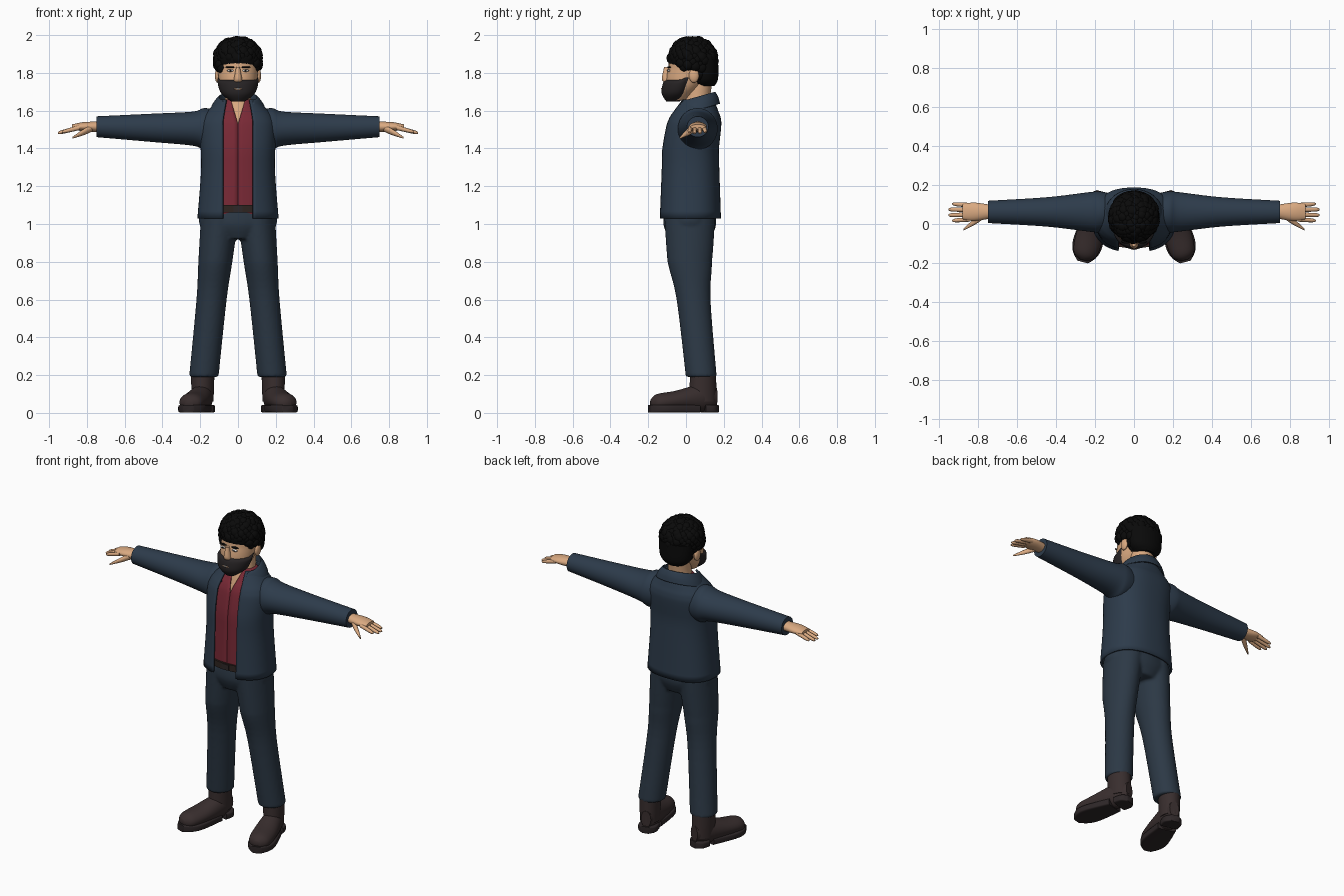
import bpy, bmesh, math, random
from mathutils import Matrix, Vector

if "Cube" in bpy.data.objects:
    bpy.data.objects.remove(bpy.data.objects["Cube"])
random.seed(4)
SIDES = (1, -1)


def material(name, red, green, blue):
    mat = bpy.data.materials.new(name)
    mat.use_nodes = True
    mat.diffuse_color = (red, green, blue, 1)
    shader = next(node for node in mat.node_tree.nodes if node.type == 'BSDF_PRINCIPLED')
    shader.inputs["Base Color"].default_value = (red, green, blue, 1)
    return mat


JACKET = material("navy jacket", .026, .044, .07)
TROUSERS = material("navy trousers", .025, .04, .06)
SHIRT = material("dark red shirt", .19, .022, .036)
SKIN = material("skin", .7, .4, .22)
HAIR = material("black hair", .003, .003, .003)
BEARD = material("charcoal beard", .02, .017, .018)
BOOT = material("brown boot", .04, .027, .027)
SOLE = material("dark sole", .027, .02, .021)
BELT = material("belt leather", .028, .018, .015)
WHITE = material("eye white", .75, .73, .7)


def value(rule, position):
    return rule(position) if callable(rule) else rule


def smooth_rings(rings, steps):
    """Catmull-Rom interpolation between cross-sections."""
    padded = [rings[0], *rings, rings[-1]]
    result = []
    for i in range(len(rings) - 1):
        for k in range(steps):
            t = k / steps
            result.append([b + t / 2 * (c - a + t * (2 * a - 5 * b + 4 * c - d + t * (3 * b - a - 3 * c + d)))
                           for a, b, c, d in zip(*padded[i:i + 4])])
    return result + [rings[-1]]


def loft(bm, rings, axis='z', u=0, v=0, gap=None, power=2, sides=40, steps=5, side=1, bend=None):
    """Skin rings of (position, half width, half depth) round a centre line u, v.
    A gap leaves the front open by that half width."""
    rows = []
    for position, wide, deep in smooth_rings(rings, steps):
        cu, cv = value(u, position), value(v, position)
        start = math.asin(min(1, (value(gap, position) / wide) ** (power / 2))) if gap else 0
        row = []
        for i in range(sides + 1 if gap else sides):
            angle = start + 2 * (math.pi - start) * i / sides
            sn, cs = math.sin(angle), math.cos(angle)
            a = cu + wide * math.copysign(abs(sn) ** (2 / power), sn)
            b = cv - deep * math.copysign(abs(cs) ** (2 / power), cs)
            co = Vector({'x': (position, a, b), 'y': (a, position, b), 'z': (a, b, position)}[axis])
            if bend:
                co = bend(co)
            row.append(bm.verts.new((co.x * side, co.y, co.z)))
        rows.append(row)
    for low, high in zip(rows, rows[1:]):
        for i in range(sides):
            j = (i + 1) % len(low)
            bm.faces.new((low[i], low[j], high[j], high[i]))
    if not gap:
        bm.faces.new(rows[0])
        bm.faces.new(rows[-1])


def ball(bm, centre, radii, segments=16):
    place = Matrix.Translation(centre) @ Matrix.Diagonal((*radii, 1))
    bmesh.ops.create_uvsphere(bm, u_segments=segments, v_segments=segments // 2, radius=1, matrix=place)


def finish(name, bm, mat, thickness=0):
    bmesh.ops.recalc_face_normals(bm, faces=bm.faces)
    mesh = bpy.data.meshes.new(name)
    bm.to_mesh(mesh)
    bm.free()
    mesh.materials.append(mat)
    obj = bpy.data.objects.new(name, mesh)
    bpy.context.scene.collection.objects.link(obj)
    bpy.ops.object.select_all(action='DESELECT')
    obj.select_set(True)
    bpy.context.view_layer.objects.active = obj
    bpy.ops.object.shade_smooth_by_angle(angle=math.radians(50))
    if thickness:
        obj.modifiers.new("thickness", 'SOLIDIFY').thickness = thickness
    return obj


def part(name, mat, rings, thickness=0, **options):
    bm = bmesh.new()
    loft(bm, rings, **options)
    return finish(name, bm, mat, thickness)


def balls(name, mat, centre, radii):
    bm = bmesh.new()
    x, y, z = centre
    for side in SIDES if x else (1,):
        ball(bm, (x * side, y, z), radii)
    finish(name, bm, mat)


def torso_y(z):
    """The spine leans back above the chest."""
    return .02 + .15 * max(0, z - 1.4)


# Trousers: hips and two legs fused into one surface
bm = bmesh.new()
loft(bm, [(.92, .12, .11), (1, .205, .14), (1.1, .19, .13)], v=torso_y)
for side in SIDES:
    loft(bm, [(.19, .078, .082), (.6, .08, .09), (.8, .09, .118), (1.04, .1, .135)], side=side,
         u=lambda z: .2 - z / 10, v=lambda z: .02 + max(0, .8 - z) / 10)
trousers = finish("trousers", bm, TROUSERS)
fuse = trousers.modifiers.new("fuse", 'REMESH')
fuse.mode, fuse.voxel_size, fuse.use_smooth_shade = 'VOXEL', .009, True
trousers.modifiers.new("soften", 'SMOOTH').iterations = 4

# Belt and buckle
part("belt", BELT, [(1.06, .188, .144), (1.1, .186, .144)], v=torso_y, power=2.4)
part("belt_buckle", SOLE, [(-.129, .024, .018), (-.122, .024, .018)], axis='y', v=1.08, power=8)

# Jacket body, open at the front
jacket_rings = [(1.03, .215, .165), (1.3, .195, .156), (1.5, .203, .15),
                (1.56, .19, .14), (1.6, .16, .12), (1.66, .1, .09)]
part("jacket_body", JACKET, jacket_rings, thickness=.012, v=torso_y, power=2.4, sides=64,
     gap=lambda z: .08 - max(0, z - 1.55) * .15)

# Shirt inside the jacket, with a narrow open neck over the skin
part("shirt", SHIRT, [(z, wide - .03, deep - .03) for z, wide, deep in jacket_rings], thickness=.005,
     v=torso_y, power=2.4, sides=64, gap=lambda z: max(.0005, .3 * (z - 1.53)))
part("neck", SKIN, [(1.45, .13, .1), (1.6, .085, .078), (1.66, .068, .068), (1.75, .066, .066)], v=torso_y)

# Folded collar, lower at the front
part("collar", JACKET, [(1.62, .1, .095), (1.69, .1, .1), (1.66, .13, .12), (1.62, .15, .13)],
     thickness=.008, v=.05, gap=lambda z: .08,
     bend=lambda co: co + Vector((0, 0, .28 * (co.y - .12))))

# Sleeves
bm = bmesh.new()
for side in SIDES:
    loft(bm, [(.12, .095, .1), (.18, .105, .11), (.24, .1, .09), (.45, .075, .075), (.75, .057, .055)],
         axis='x', u=.062, v=lambda x: 1.5 + x / 50, side=side)
finish("sleeves", bm, JACKET)

# Hands: palm, four spread fingers and a thumb
bm = bmesh.new()
for side in SIDES:
    loft(bm, [(.73, .034, .028), (.82, .047, .024), (.88, .038, .012)], axis='x', u=.063, v=1.515, side=side)
    for spread in (-1.5, -.5, .5, 1.5):
        tip = .955 - spread ** 2 / 100
        loft(bm, [(.84, .012, .013), (tip - .02, .01, .01), (tip, .004, .004)], axis='x', sides=12, side=side,
             u=lambda x: .06 + spread * (.024 + (x - .84) / 20), v=lambda x: 1.51 - (x - .84) / 4)
    loft(bm, [(.77, .018, .02), (.82, .016, .016), (.875, .005, .005)], axis='x', sides=12, side=side,
         u=lambda x: .045 - .7 * (x - .77), v=lambda x: 1.51 - (x - .77) / 2)
finish("hands", bm, SKIN)

# Boots, toes turned out
turn = Matrix.Translation((.187, .09, 0)) @ Matrix.Rotation(math.radians(15), 4, 'Z')
upper, sole = bmesh.new(), bmesh.new()
for side in SIDES:
    placed = dict(side=side, bend=lambda co: turn @ co)
    loft(upper, [(-.285, .02, .02), (-.25, .06, .045), (-.15, .07, .052), (0, .056, .075), (.072, .03, .05)],
         axis='y', v=lambda y: .08 + y / 10, **placed)
    loft(upper, [(.06, .056, .073), (.21, .062, .07)], **placed)
    loft(sole, [(-.295, .028, .021), (-.25, .065, .021), (-.18, .077, .021), (-.03, .057, .021)],
         axis='y', v=.022, power=6, **placed)
    loft(sole, [(0, .057, .021), (.05, .055, .021), (.08, .026, .021)], axis='y', v=.022, power=6, **placed)
finish("boot_uppers", upper, BOOT)
finish("boot_soles", sole, SOLE)

# Head and face
part("head", SKIN, [(1.655, .045, .045), (1.72, .09, .09), (1.8, .106, .118), (1.88, .107, .117),
                    (1.95, .07, .075)], v=lambda z: .03 - .4 * max(0, 1.83 - z))
part("nose", SKIN, [(1.75, .02, .012), (1.77, .021, .024), (1.83, .01, .012)], v=-.104)
balls("ears", SKIN, (.108, .042, 1.785), (.014, .027, .038))
balls("eyes", WHITE, (.04, -.09, 1.812), (.018, .008, .007))
balls("pupils", HAIR, (.04, -.096, 1.812), (.006, .004, .006))
balls("eyebrows", HAIR, (.042, -.09, 1.83), (.025, .01, .005))

# Beard rising to the sideburns
part("beard", BEARD, [(1.648, .035, .035), (1.69, .088, .081), (1.745, .108, .102), (1.762, .099, .092)],
     v=lambda z: (z - 1.785) / 2, bend=lambda co: co + Vector((0, 0, .6 * max(0, co.y + .03))))
balls("mouth", SKIN, (0, -.126, 1.715), (.022, .005, .005))
balls("teeth", WHITE, (0, -.129, 1.717), (.011, .004, .003))

# Hair: a core covered with short curls, lower at the back
bm = bmesh.new()
crown = Vector((0, .035, 1.875))
ball(bm, crown, (.121, .13, .112), segments=32)
loft(bm, [(1.73, .06, .05), (1.77, .1, .07), (1.87, .11, .07)], v=.1)
curls = 260
for i in range(curls):
    rise = 1 - (2 * i + 1) / curls
    ring, angle = math.sqrt(1 - rise * rise), i * math.radians(137.5)
    spot = crown + Vector((.102 * ring * math.cos(angle), .104 * ring * math.sin(angle),
                           rise * (.09 if rise > 0 else .135)))
    hairline = 1.875 if spot.y < -.025 else 1.825 if spot.y < .065 else 1.75
    if spot.z > hairline:
        ball(bm, spot, [random.uniform(.028, .036)] * 3, segments=12)
finish("hair", bm, HAIR)
